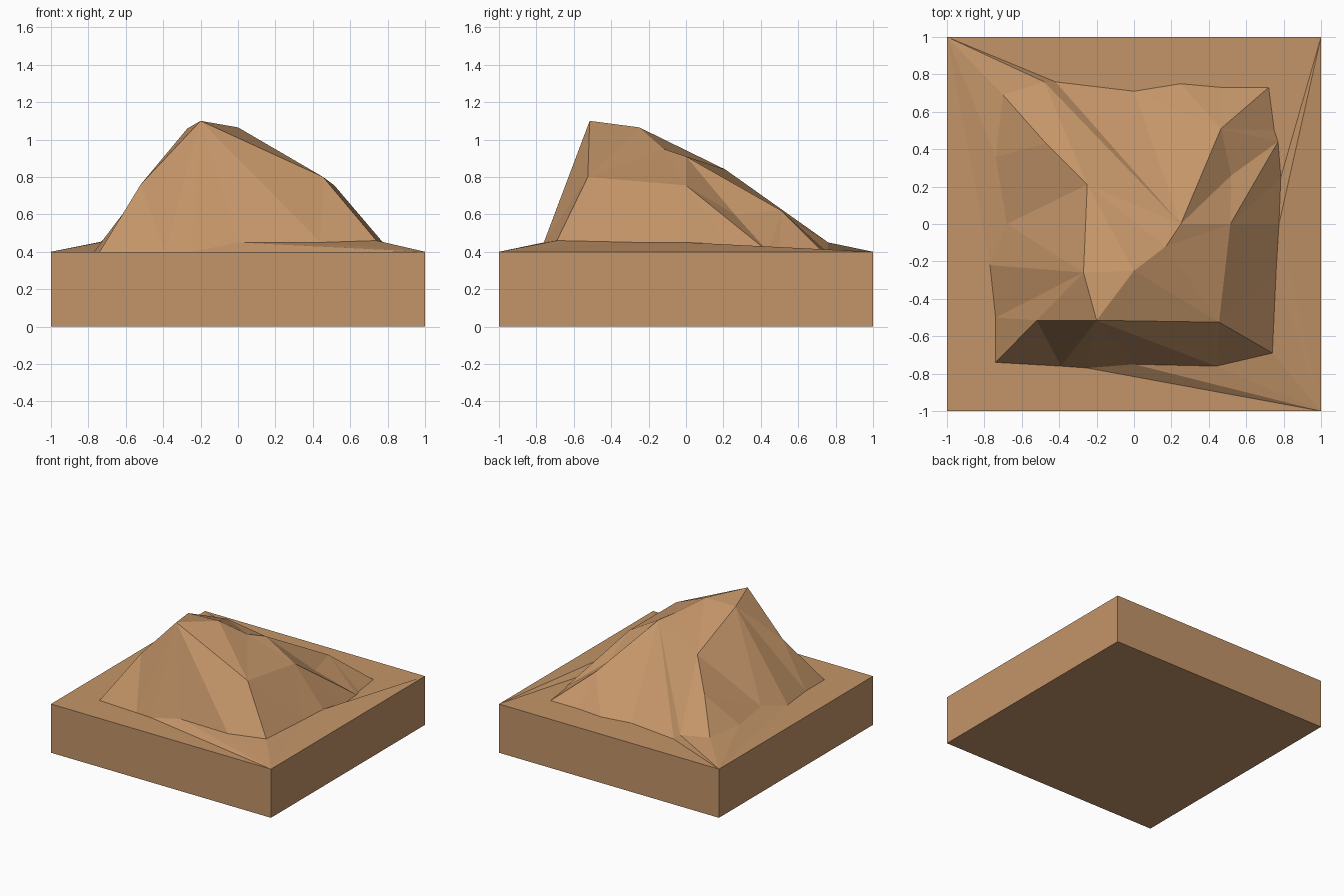
import bpy, bmesh
from mathutils import Vector
from mathutils.geometry import delaunay_2d_cdt

if "Cube" in bpy.data.objects:
    bpy.data.objects.remove(bpy.data.objects["Cube"])

# Foot of the hill, counter-clockwise from the front left corner
foot = [
    (-.74, -.74, .40), (-.39, -.76, .40), (-.25, -.77, .40), (0, -.75, .45),
    (.44, -.76, .45), (.74, -.69, .46), (.76, -.25, .45), (.775, 0, .45),
    (.785, .25, .40), (.77, .44, .40), (.75, .50, .40), (.72, .73, .40),
    (.47, .73, .40), (.25, .75, .40), (0, .71, .40), (-.42, .76, .40),
    (-.48, .76, .45), (-.70, .69, .46), (-.74, .36, .45), (-.68, 0, .45),
    (-.77, -.22, .40), (-.74, -.50, .40)]

# Crest and slope points
crest = {
    "peak": (-.20, -.515, 1.10), "west_top": (-.27, -.26, 1.06),
    "east_top": (0, -.25, 1.065), "front_right": (.455, -.525, .80),
    "front_left": (-.52, -.515, .76), "right_spur": (.515, 0, .755),
    "saddle": (.17, -.12, .95), "step": (.25, 0, .91),
    "back_spur": (-.25, .21, .84), "back_right": (.465, .51, .62),
    "back_left": (-.47, .43, .65), "gully": (.52, .26, .60)}

# Ridge and valley lines (a number means a foot point)
lines = [
    ("front_left", "peak"), ("peak", "front_right"), ("peak", "west_top"),
    ("peak", "east_top"), ("west_top", "east_top"), ("west_top", "back_spur"),
    ("east_top", "saddle"), ("saddle", "step"), ("step", "back_right"),
    ("east_top", "front_right"), ("saddle", "front_right"),
    ("front_right", "right_spur"), ("saddle", "right_spur"),
    ("step", "right_spur"), ("step", "gully"), ("gully", "right_spur"),
    ("back_spur", "step"), ("gully", 9), ("right_spur", 9),
    ("gully", "back_right"), ("back_right", 11), ("step", 15), ("step", 16),
    ("back_spur", 16), ("back_spur", "back_left"), ("back_left", 16),
    ("back_left", 17), ("peak", 4), ("peak", 1), ("front_left", 1),
    ("front_left", 0), ("front_right", 4), ("front_right", 5),
    ("front_left", "west_top"), ("west_top", 20), ("west_top", 21)]

corners = [(-1, -1, .4), (1, -1, .4), (1, 1, .4), (-1, 1, .4)]
points = corners + foot + list(crest.values())
index = {name: 4 + len(foot) + i for i, name in enumerate(crest)}
index.update({i: 4 + i for i in range(len(foot))})
edges = [(i, (i + 1) % 4) for i in range(4)]
edges += [(index[i], index[(i + 1) % len(foot)]) for i in range(len(foot))]
edges += [(index[a], index[b]) for a, b in lines]

# Triangulate the hill surface in plan, then lift each point to its height
flat, _, faces, origin, _, _ = delaunay_2d_cdt(
    [Vector(p[:2]) for p in points], edges, [], 0, 1e-5)
bm = bmesh.new()
verts = []
for co, src in zip(flat, origin):
    z = points[src[0]][2] if src else min(
        points, key=lambda p: (Vector(p[:2]) - co).length)[2]
    verts.append(bm.verts.new((co.x, co.y, z)))
for f in faces:
    bm.faces.new([verts[i] for i in f])

# Block walls and underside
base = [bm.verts.new((x, y, 0)) for x, y, _ in corners]
for i in range(4):
    j = (i + 1) % 4
    bm.faces.new((base[i], base[j], verts[j], verts[i]))
bm.faces.new(base[::-1])
bmesh.ops.recalc_face_normals(bm, faces=bm.faces)

mesh = bpy.data.meshes.new("hill_block")
bm.to_mesh(mesh)
bm.free()
hill = bpy.data.objects.new("hill_block", mesh)
bpy.context.collection.objects.link(hill)

earth = bpy.data.materials.new("earth")
earth.diffuse_color = (.55, .30, .14, 1)
earth.use_nodes = True
earth.node_tree.nodes["Principled BSDF"].inputs["Base Color"].default_value = earth.diffuse_color
mesh.materials.append(earth)
